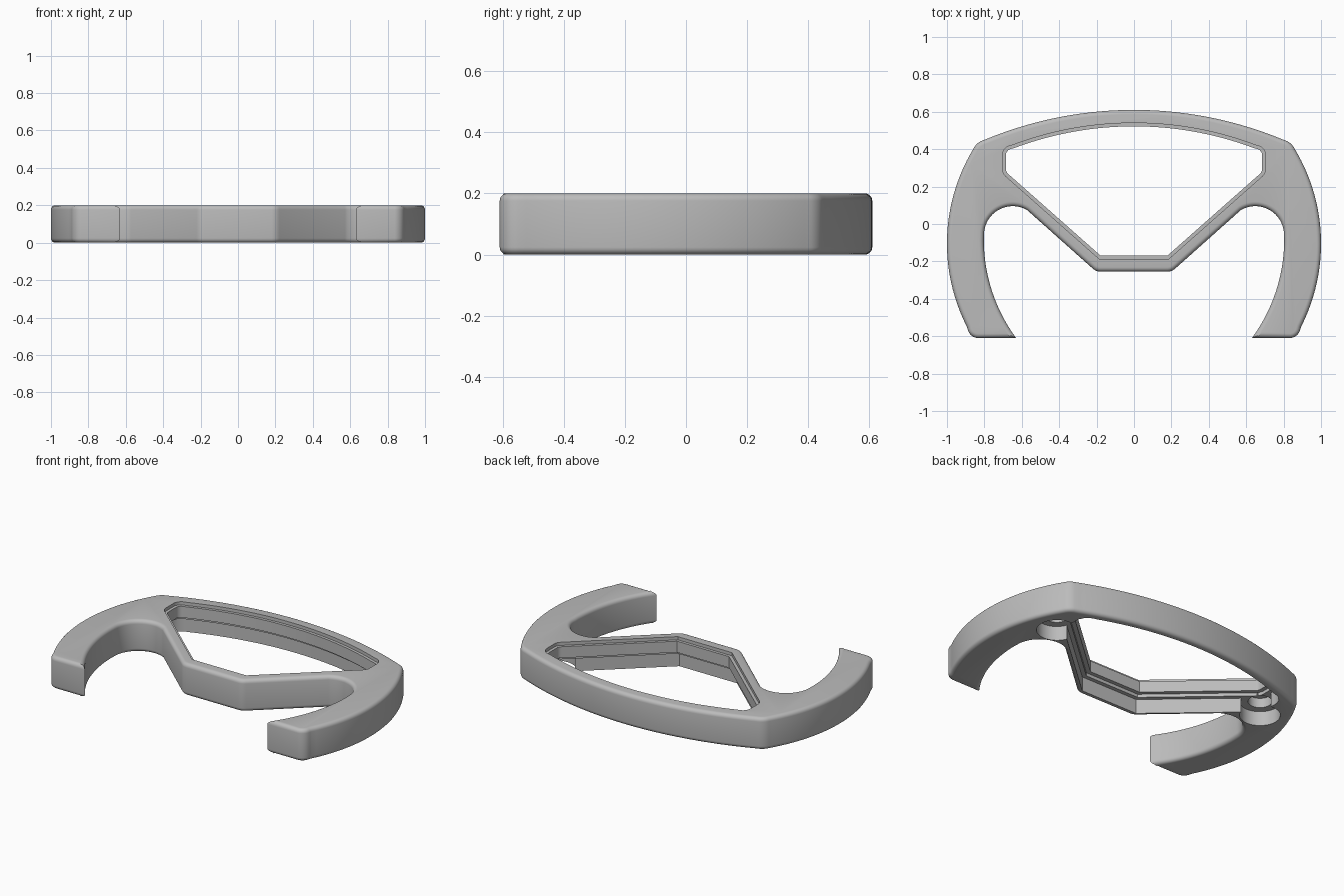
import bpy, bmesh, math
from mathutils import Vector
from mathutils.geometry import intersect_line_line_2d

if "Cube" in bpy.data.objects:
    bpy.data.objects.remove(bpy.data.objects["Cube"], do_unlink=True)

grey = bpy.data.materials.new("Plain grey")
grey.use_nodes = True
grey.diffuse_color = (0.5, 0.5, 0.5, 1)
grey.node_tree.nodes["Principled BSDF"].inputs["Base Color"].default_value = (0.5, 0.5, 0.5, 1)


def arc(a, m, b, n):
    """Points on the circle through a, m and b, from a to b."""
    a, m, b = Vector(a), Vector(m), Vector(b)
    turn = lambda p: Vector((-p.y, p.x))
    p, q = (a + m) / 2, (m + b) / 2
    u, v = turn(m - a), turn(b - m)
    w = q - p
    c = p + u * ((w.x * v.y - w.y * v.x) / (u.x * v.y - u.y * v.x))
    start = math.atan2(*reversed(a - c))
    sweep = lambda t: math.atan2(*reversed(t - c)) - start
    mid, end = sweep(m) % math.tau, sweep(b) % math.tau
    if mid > end:
        end -= math.tau
    r = (a - c).length
    return [c + r * Vector((math.cos(start + end * i / n), math.sin(start + end * i / n)))
            for i in range(n + 1)]


def mirrored(half):
    """Close a clockwise half outline (+x side) with its mirror image."""
    pts = [Vector(p) for p in half]
    out = pts + [Vector((-p.x, p.y)) for p in reversed(pts) if p.x > 1e-4]
    return [p for i, p in enumerate(out) if (p - out[i - 1]).length > 1e-4]


def grown(pts, d):
    """Offset a clockwise outline outwards by d."""
    out = []
    for i, p in enumerate(pts):
        e = (p - pts[i - 1]).normalized()
        f = (pts[(i + 1) % len(pts)] - p).normalized()
        n, m = Vector((-e.y, e.x)), Vector((-f.y, f.x))
        out.append(p + (n + m) * (d / (1 + n.dot(m))))
    return out


def prism(name, pts, z0, z1):
    bm = bmesh.new()
    low = bm.faces.new([bm.verts.new((p.x, p.y, z0)) for p in pts])
    new = bmesh.ops.extrude_face_region(bm, geom=[low])["geom"]
    bmesh.ops.translate(bm, verts=[v for v in new if isinstance(v, bmesh.types.BMVert)],
                        vec=(0, 0, z1 - z0))
    bmesh.ops.recalc_face_normals(bm, faces=bm.faces)
    mesh = bpy.data.meshes.new(name)
    bm.to_mesh(mesh)
    bm.free()
    obj = bpy.data.objects.new(name, mesh)
    bpy.context.collection.objects.link(obj)
    return obj


def disc(x, y, r, n=40):
    return [Vector((x + r * math.cos(math.tau * i / n), y - r * math.sin(math.tau * i / n)))
            for i in range(n)]


# Outer outline: crown arc, shoulder, grip, grip end, thumb arch, lower bar
crown = arc((0, 0.61), (0.4, 0.571), (0.79, 0.454), 24)
shoulder = arc((0.812, 0.446), (0.841, 0.427), (0.86, 0.40), 6)
grip = arc((0.866, 0.39), (1.0, -0.1), (0.893, -0.55), 32)
heel = arc((0.89, -0.56), (0.872, -0.594), (0.838, -0.61), 6)
inner_grip = arc((0.63, -0.61), (0.752, -0.38), (0.803, -0.09), 20)
arch = arc((0.802, -0.06), (0.66, 0.095), (0.572, 0.075), 24)
bar_corner = arc((0.222, -0.237), (0.202, -0.25), (0.18, -0.255), 4)
body = prism("wheel_frame", mirrored(crown + shoulder + grip + heel + inner_grip
                                     + arch + bar_corner), 0, 0.2)

# Rounded top and bottom rims, with the vertical edges left alone
weights = body.data.attributes.new("bevel_weight_edge", "FLOAT", "EDGE")
for edge in body.data.edges:
    a, b = (body.data.vertices[i].co for i in edge.vertices)
    weights.data[edge.index].value = 1.0 if abs(a.z - b.z) < 1e-4 else 0.0
bevel = body.modifiers.new("rim_rounding", "BEVEL")
bevel.limit_method = "WEIGHT"
bevel.width = 0.024
bevel.segments = 5
bevel.use_clamp_overlap = False

# Central opening: top ledge, lip, small step and underside recess
window = mirrored(arc((0, 0.522), (0.33, 0.492), (0.635, 0.408), 24)
                  + arc((0.65, 0.403), (0.676, 0.391), (0.685, 0.365), 5)
                  + arc((0.685, 0.295), (0.682, 0.28), (0.673, 0.268), 4)
                  + [(0.18, -0.168)])
cutters = [prism("opening_cutter", window, -1, 1),
           prism("ledge_cutter", grown(window, 0.018), 0.18, 1),
           prism("step_cutter", grown(window, 0.025), -1, 0.11),
           prism("recess_cutter", grown(window, 0.05), -1, 0.09)]

# Lobes and blind fastener holes beneath the shoulders
for side in (-1, 1):
    cutters.append(prism("lobe_cutter", disc(side * 0.75, 0.215, 0.115), -1, 0.09))
    cutters.append(prism("hole_cutter", disc(side * 0.75, 0.215, 0.068), -1, 0.15))

for cutter in cutters:
    cutter.hide_render = True
    cut = body.modifiers.new(cutter.name, "BOOLEAN")
    cut.operation = "DIFFERENCE"
    cut.solver = "EXACT"
    cut.object = cutter

# Bake the cuts and remove the helpers
bpy.context.view_layer.update()
finished = bpy.data.meshes.new_from_object(
    body.evaluated_get(bpy.context.evaluated_depsgraph_get()))
body.modifiers.clear()
body.data = finished
for cutter in cutters:
    bpy.data.objects.remove(cutter, do_unlink=True)
finished.materials.clear()
finished.materials.append(grey)

bpy.ops.object.select_all(action="DESELECT")
body.select_set(True)
bpy.context.view_layer.objects.active = body
bpy.ops.object.shade_smooth_by_angle(angle=math.radians(25))
